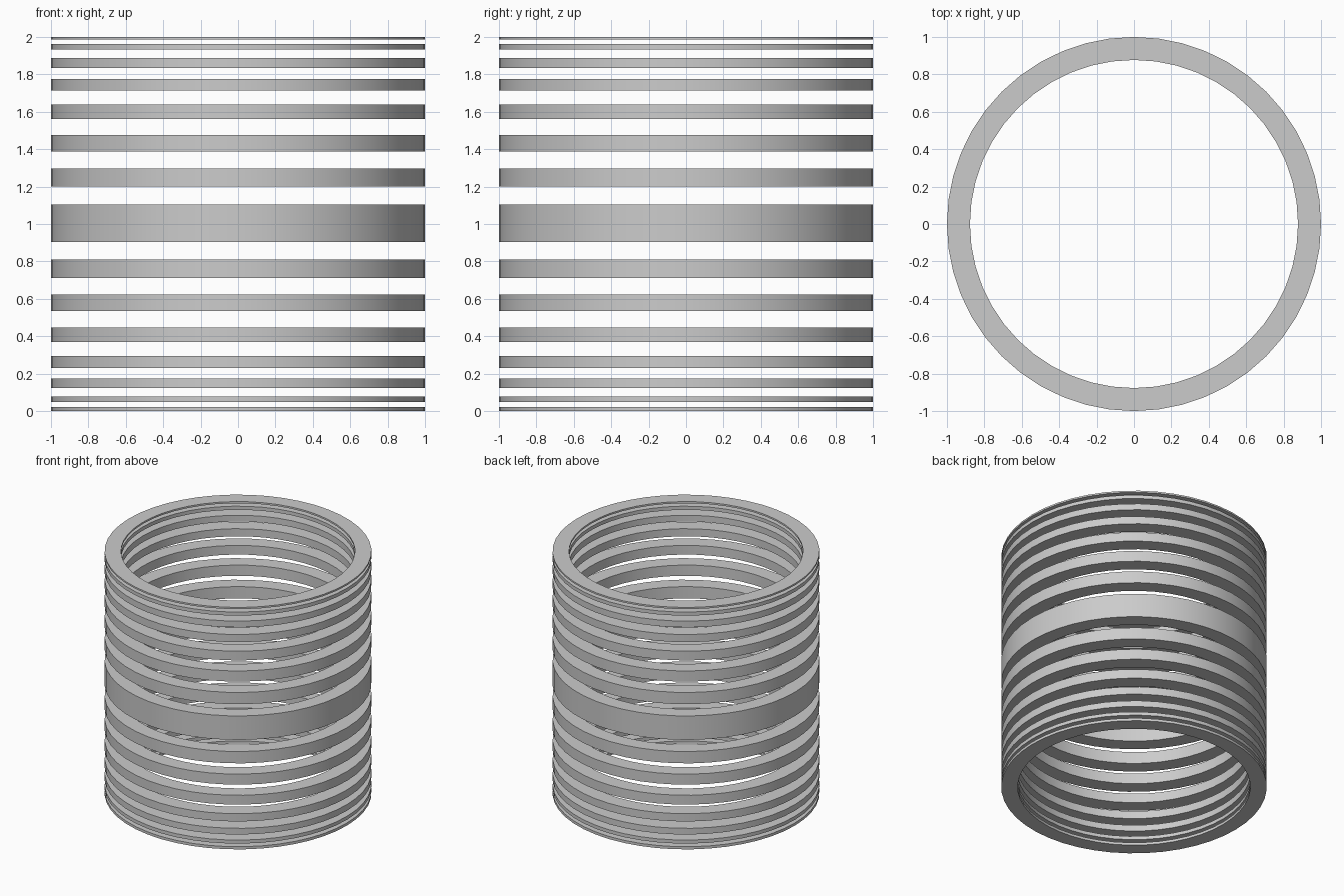
import bpy, bmesh, math

if "Cube" in bpy.data.objects:
    bpy.data.objects.remove(bpy.data.objects["Cube"])

SIDES, OUTER, INNER = 48, 1.0, 0.877


def ring(name, z0, z1):
    # square-section hoop between two heights
    bm = bmesh.new()
    loops = []
    for r, z in ((OUTER, z0), (OUTER, z1), (INNER, z1), (INNER, z0)):
        loops.append([bm.verts.new((r * math.sin(2 * math.pi * i / SIDES),
                                    r * math.cos(2 * math.pi * i / SIDES), z))
                      for i in range(SIDES)])
    for k in range(4):
        a, b = loops[k], loops[(k + 1) % 4]
        for i in range(SIDES):
            j = (i + 1) % SIDES
            bm.faces.new((a[i], a[j], b[j], b[i]))
    bmesh.ops.recalc_face_normals(bm, faces=bm.faces)
    me = bpy.data.meshes.new(name)
    bm.to_mesh(me)
    bm.free()
    ob = bpy.data.objects.new(name, me)
    bpy.context.collection.objects.link(ob)
    bpy.context.view_layer.objects.active = ob
    ob.select_set(True)


# hoops thin out towards both ends, widest band in the middle
bands = [(0.0, 0.022), (0.048, 0.077), (0.123, 0.174), (0.231, 0.295),
         (0.37, 0.447), (0.535, 0.622), (0.711, 0.809), (0.905, 1.103),
         (1.2, 1.297), (1.387, 1.475), (1.562, 1.638), (1.713, 1.776),
         (1.835, 1.887), (1.932, 1.962), (1.986, 2.0)]
for n, (z0, z1) in enumerate(bands):
    ring("middle_band" if n == 7 else f"hoop_{n + 1}", z0, z1)
bpy.ops.object.shade_smooth_by_angle(angle=math.radians(30))
